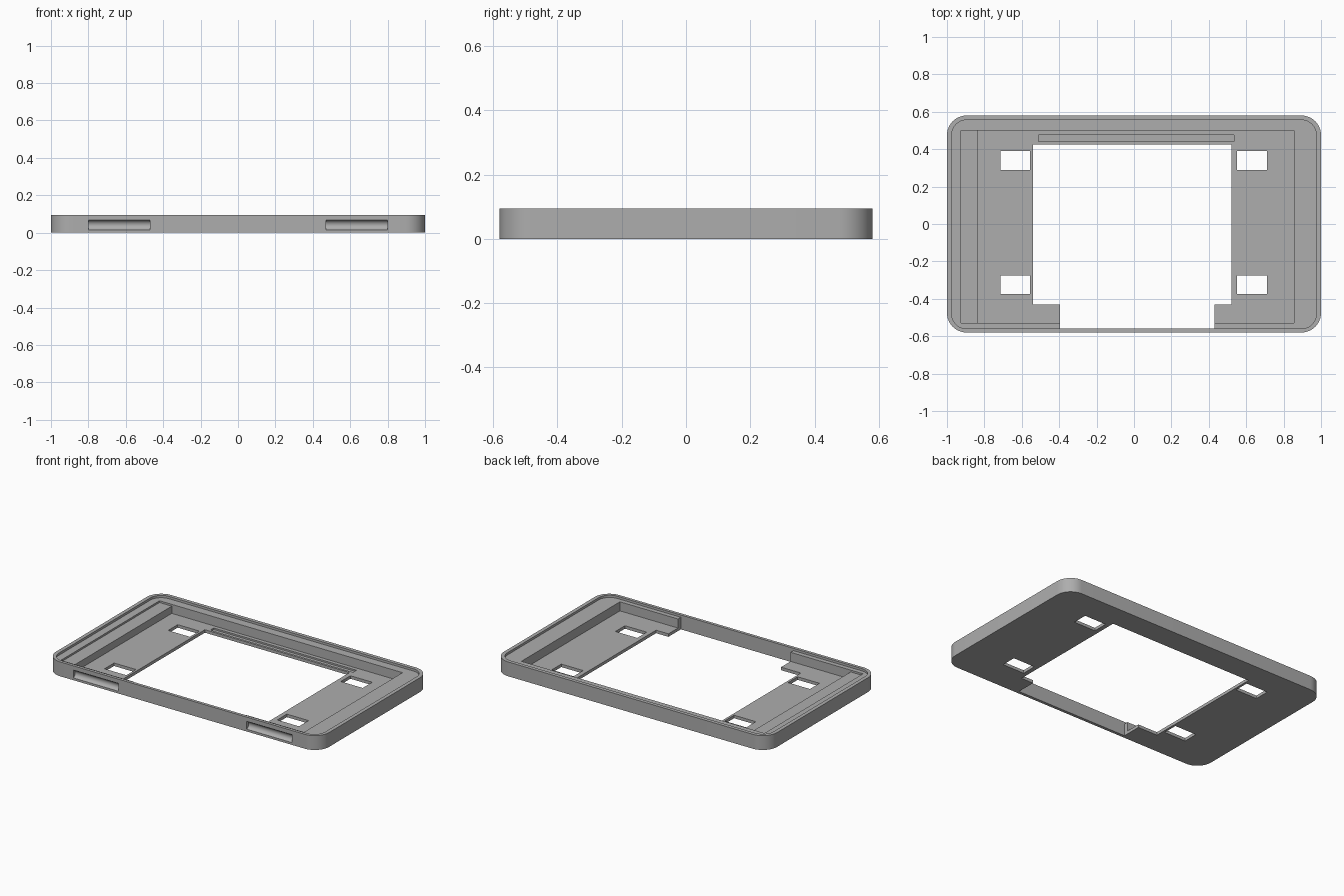
import bpy, bmesh, math
from mathutils import Vector

if "Cube" in bpy.data.objects:
    bpy.data.objects.remove(bpy.data.objects["Cube"])

H = 0.095          # full height
FLOOR = 0.02       # floor thickness

grey = bpy.data.materials.new("plain grey")
grey.diffuse_color = (0.42, 0.42, 0.42, 1)
grey.use_nodes = True
grey.node_tree.nodes["Principled BSDF"].inputs["Base Color"].default_value = grey.diffuse_color


def prism(name, pts, depth):
    """Solid from a closed 3D outline, extruded along the depth vector."""
    bm = bmesh.new()
    face = bm.faces.new([bm.verts.new(p) for p in pts])
    ext = bmesh.ops.extrude_face_region(bm, geom=[face])
    moved = [g for g in ext["geom"] if isinstance(g, bmesh.types.BMVert)]
    bmesh.ops.translate(bm, verts=moved, vec=Vector(depth))
    bmesh.ops.recalc_face_normals(bm, faces=bm.faces[:])
    mesh = bpy.data.meshes.new(name)
    bm.to_mesh(mesh)
    bm.free()
    mesh.materials.append(grey)
    obj = bpy.data.objects.new(name, mesh)
    bpy.context.collection.objects.link(obj)
    return obj


def plate(name, x0, x1, y0, y1, z0, z1, r=0, n=12):
    """Flat rectangular block, with rounded corners if r is given."""
    pts = []
    for cx, cy, a in ((x1 - r, y1 - r, 0), (x0 + r, y1 - r, 90),
                      (x0 + r, y0 + r, 180), (x1 - r, y0 + r, 270)):
        if r == 0:
            pts.append((cx, cy, z0))
            continue
        for i in range(n + 1):
            t = math.radians(a + 90 * i / n)
            pts.append((cx + r * math.cos(t), cy + r * math.sin(t), z0))
    return prism(name, pts, (0, 0, z1 - z0))


# Rounded outer body
tray = plate("bezel_tray", -1, 1, -0.58, 0.58, 0, H, 0.105)

cutters = [
    # Shallow recess inside the rim
    plate("rim_recess", -0.975, 0.975, -0.56, 0.556, 0.08, 0.2, 0.08),
    # Low ledge on the left, then the deep pocket
    plate("left_ledge", -0.925, -0.80, -0.53, 0.50, 0.068, 0.2),
    plate("pocket", -0.835, 0.855, -0.53, 0.50, FLOOR, 0.2),
    # Narrow groove behind the opening
    plate("back_groove", -0.51, 0.535, 0.44, 0.475, 0.01, 0.2),
]

# Screen opening with a narrower part reaching the front wall
opening = [(-0.54, 0.425), (-0.54, -0.43), (-0.395, -0.43), (-0.395, -0.56),
           (0.43, -0.56), (0.43, -0.43), (0.52, -0.43), (0.52, 0.425)]
cutters.append(prism("opening", [(x, y, -0.1) for x, y in opening], (0, 0, 0.4)))

# Four strap holes
for x in (-0.635, 0.63):
    for y in (-0.325, 0.34):
        cutters.append(plate("strap_hole", x - 0.08, x + 0.08,
                             y - 0.05, y + 0.05, -0.1, 0.2))

# Two curved finger scoops in the front wall
half, deep = 0.026, 0.02
rad = (half * half + deep * deep) / (2 * deep)
for x in (-0.80, 0.47):
    ring = []
    for i in range(48):
        t = 2 * math.pi * i / 48
        ring.append((x, -0.58 + deep - rad + rad * math.cos(t),
                     0.041 + rad * math.sin(t)))
    cutters.append(prism("finger_scoop", ring, (0.33, 0, 0)))

# Cut everything out of the body
bpy.context.view_layer.objects.active = tray
for c in cutters:
    c.hide_render = True
    mod = tray.modifiers.new(c.name, "BOOLEAN")
    mod.operation = "DIFFERENCE"
    mod.solver = "EXACT"
    mod.object = c
    bpy.ops.object.modifier_apply(modifier=mod.name)
    bpy.data.objects.remove(c)

# Smooth corners, crisp edges
bpy.ops.object.select_all(action="DESELECT")
tray.select_set(True)
bpy.ops.object.shade_smooth_by_angle(angle=math.radians(30))
